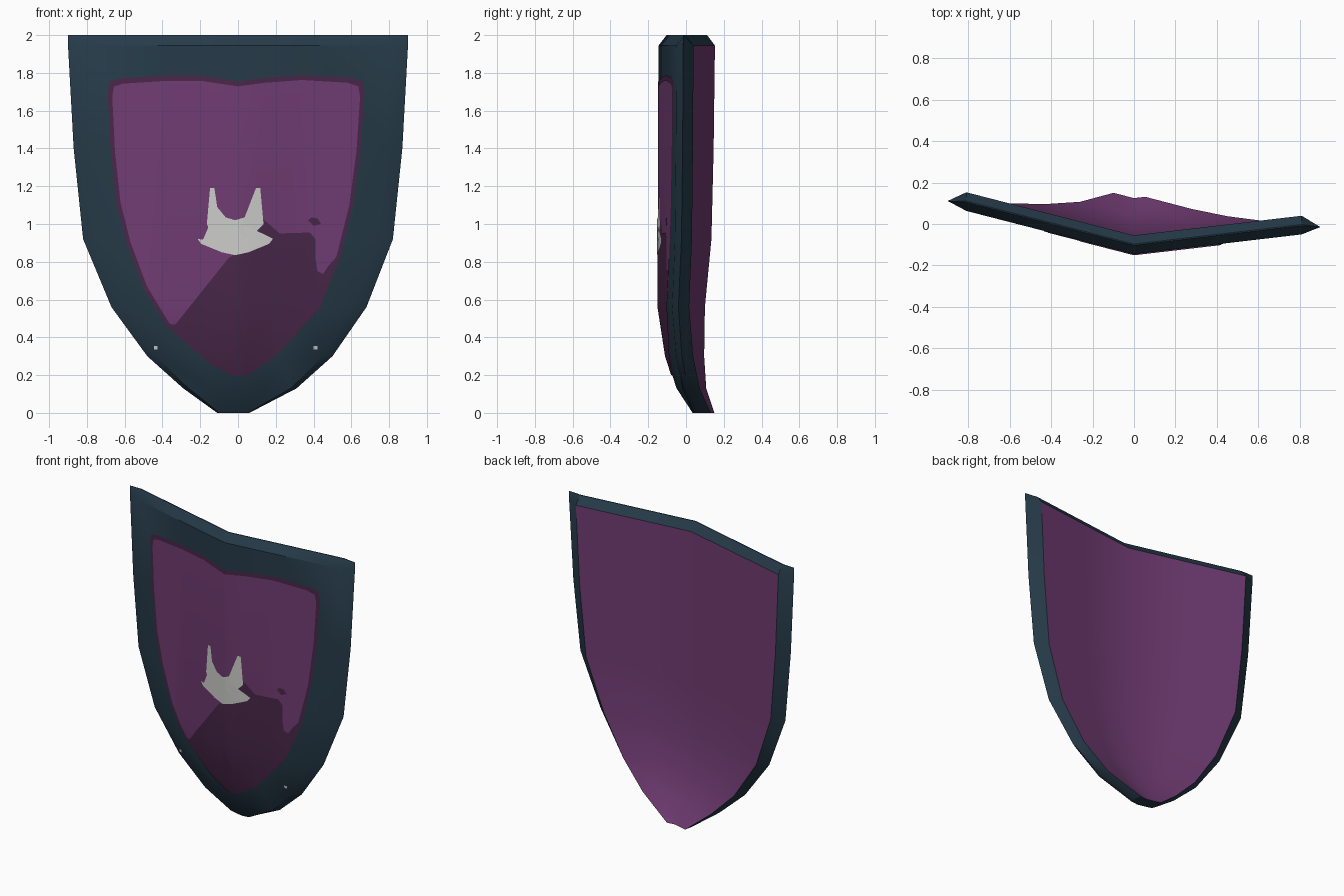
import bpy, bmesh
from mathutils import Vector

if "Cube" in bpy.data.objects:
    bpy.data.objects.remove(bpy.data.objects["Cube"])


def material(name, rgb):
    m = bpy.data.materials.new(name)
    m.diffuse_color = (*rgb, 1)
    m.use_nodes = True
    m.node_tree.nodes["Principled BSDF"].inputs["Base Color"].default_value = m.diffuse_color
    return m


TEAL = material("dark teal", (0.019, 0.043, 0.066))
PURPLE = material("purple", (0.165, 0.045, 0.172))
DARK = material("dark purple", (0.066, 0.02, 0.066))
PALE = material("pale grey", (0.6, 0.6, 0.58))

# height, left x, right x of the outline, and how far that height leans back
ROWS = [(2.0, -0.90, 0.90, 0), (1.4, -0.87, 0.87, 0), (0.92, -0.82, 0.82, 0),
        (0.56, -0.67, 0.68, 0), (0.30, -0.48, 0.50, 0.04),
        (0.13, -0.29, 0.31, 0.095), (0.0, -0.11, 0.06, 0.18)]
HALF = 0.045


def mid_y(x, z):
    """Middle of the shield: a slightly turned V that leans back at the foot."""
    lean = 0
    for (z1, _, _, d1), (z0, _, _, d0) in zip(ROWS, ROWS[1:]):
        if z0 <= z <= z1:
            lean = d0 + (d1 - d0) * (z - z0) / (z1 - z0)
    return -0.10 + (-0.257 * x if x < 0 else 0.117 * x) + lean


def finish(bm, name, mats):
    me = bpy.data.meshes.new(name)
    bm.to_mesh(me)
    bm.free()
    for m in mats:
        me.materials.append(m)
    ob = bpy.data.objects.new(name, me)
    bpy.context.collection.objects.link(ob)
    bpy.context.view_layer.objects.active = ob
    ob.select_set(True)
    bpy.ops.object.shade_smooth_by_angle(angle=0.5)
    ob.select_set(False)
    return ob


# Shield body: one ring of points per height, joined into a bevelled slab
def ring(bm, z, left, right, half):
    xs = [left * 0.9, left * 0.45, 0, right * 0.45, right * 0.9]
    tip = lambda x: (x, mid_y(x, z) - 0.02, z)
    pts = [tip(left)] + [(x, mid_y(x, z) - half, z) for x in xs]
    pts += [tip(right)] + [(x, mid_y(x, z) + half, z) for x in reversed(xs)]
    return [bm.verts.new(p) for p in pts]


bm = bmesh.new()
rings = [ring(bm, 2.0, -0.90, 0.90, 0.003)]
for i, (z, l, r, _) in enumerate(ROWS):
    rings.append(ring(bm, 1.945 if i == 0 else z, l, r, HALF))
for i, (a, b) in enumerate(zip(rings, rings[1:])):
    for k in range(12):
        n = (k + 1) % 12
        f = bm.faces.new((a[k], a[n], b[n], b[k]))
        f.material_index = 1 if i > 0 and 7 <= k <= 10 else 0   # back is purple
bm.faces.new(rings[0])
bm.faces.new(rings[-1])
bmesh.ops.recalc_face_normals(bm, faces=bm.faces)
finish(bm, "shield_body", [TEAL, PURPLE])


# Painted details: flat outlines cut at the folds and laid on the front
def plate(name, outline, mat, lift):
    bm = bmesh.new()
    bm.faces.new([bm.verts.new((x, 0, z)) for x, z in outline])
    bmesh.ops.triangulate(bm, faces=bm.faces[:])
    cuts = [((0, 0, 0), (1, 0, 0))] + [((0, 0, r[0]), (0, 0, 1)) for r in ROWS[3:6]]
    for co, no in cuts:
        bmesh.ops.bisect_plane(bm, geom=bm.verts[:] + bm.edges[:] + bm.faces[:],
                               plane_co=co, plane_no=no, dist=1e-5)
    for v in bm.verts:
        v.co.y = mid_y(v.co.x, v.co.z) - HALF - lift
    bm.normal_update()
    for f in bm.faces:
        if f.normal.y > 0:
            f.normal_flip()
    finish(bm, name, [mat])


PANEL = [(-0.69, 1.70), (-0.68, 1.755), (-0.63, 1.77), (-0.4, 1.785), (-0.2, 1.785),
         (0, 1.755), (0.15, 1.775), (0.35, 1.79), (0.6, 1.775), (0.66, 1.755), (0.67, 1.70),
         (0.65, 1.4), (0.61, 1.1), (0.54, 0.82), (0.43, 0.55), (0.2, 0.3), (0.05, 0.2),
         (-0.03, 0.195), (-0.15, 0.26), (-0.38, 0.46), (-0.5, 0.66), (-0.59, 0.9),
         (-0.645, 1.12), (-0.675, 1.4)]
plate("panel_border", PANEL, DARK, 0.002)
plate("front_panel", [(x * 0.965, 1 + (z - 1) * 0.965) for x, z in PANEL], PURPLE, 0.004)

# Dark lower field with a wavy upper edge
plate("lower_field", [(-0.37, 0.465), (-0.33, 0.47), (-0.05, 0.82), (0.08, 0.9), (0.11, 1.02),
                      (0.14, 1.02), (0.22, 0.95), (0.32, 0.93), (0.38, 0.955), (0.41, 0.92),
                      (0.39, 0.88), (0.41, 0.82), (0.42, 0.75), (0.45, 0.735), (0.48, 0.78),
                      (0.525, 0.83), (0.43, 0.56), (0.2, 0.305), (0.05, 0.205),
                      (-0.03, 0.2), (-0.15, 0.265)], DARK, 0.006)
plate("small_patch", [(0.37, 1.02), (0.40, 0.99), (0.44, 1.0), (0.42, 1.03), (0.39, 1.035)],
      DARK, 0.006)

# Pale crescent ornament on a bar, mirrored about its centre
half = [(0, 1.02), (0.05, 1.035), (0.095, 1.09), (0.11, 1.19), (0.133, 1.19), (0.13, 1.09),
        (0.15, 1.0), (0.11, 0.96), (0.05, 0.985), (0.045, 0.93), (0.11, 0.905),
        (0.2, 0.922), (0.18, 0.895), (0.07, 0.85), (0, 0.835)]
ornament = half + [(-x, z) for x, z in reversed(half[1:-1])]
plate("crescent_ornament", [(x - 0.015, z) for x, z in ornament], PALE, 0.008)

# Tiny studs low on the rim
for side, x in (("left", -0.435), ("right", 0.41)):
    s = 0.01
    plate(side + "_stud", [(x - s, 0.335), (x + s, 0.335), (x + s, 0.353), (x - s, 0.353)],
          PALE, 0.004)
